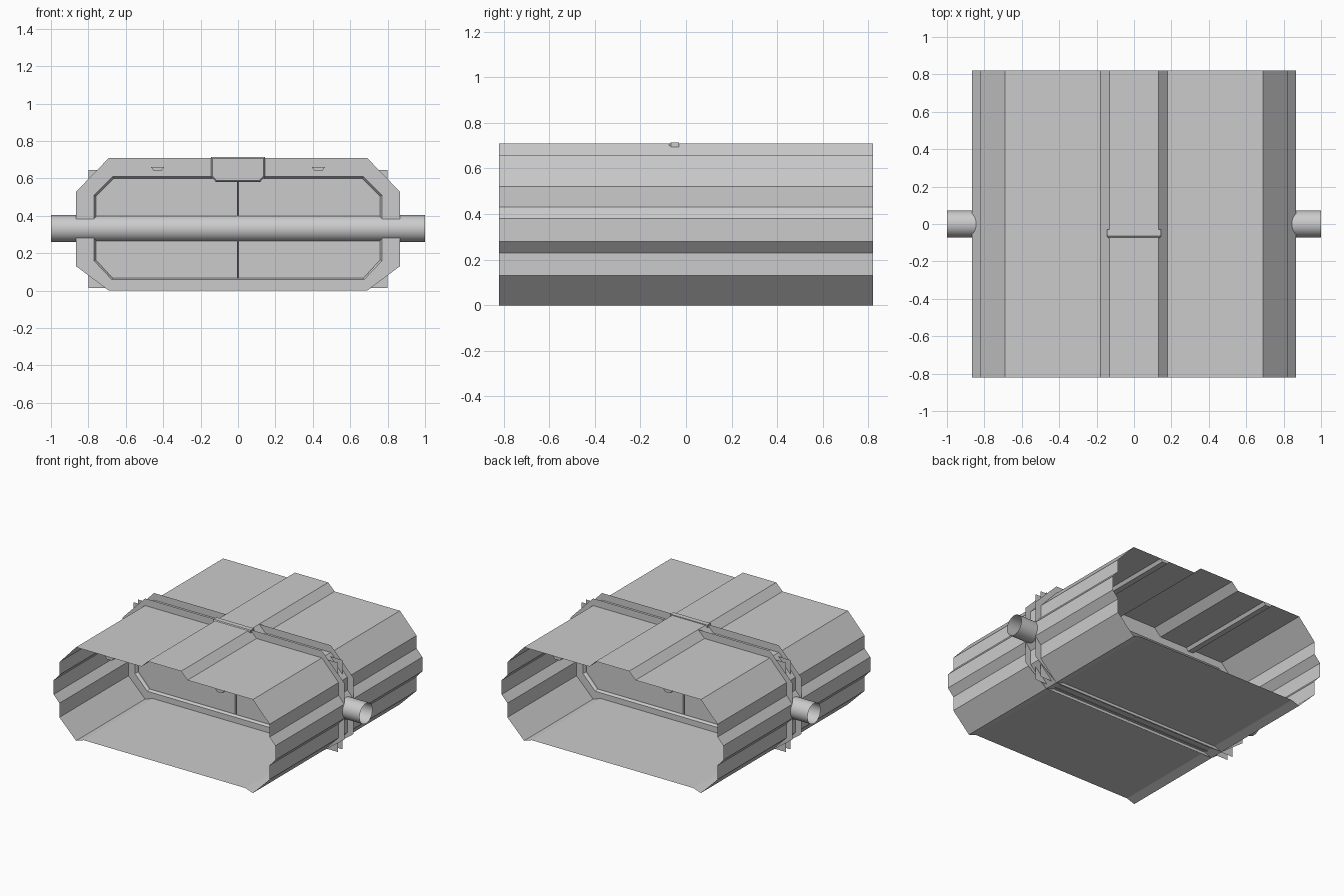
import bpy, math
from mathutils import Matrix

if "Cube" in bpy.data.objects:
    bpy.data.objects.remove(bpy.data.objects["Cube"])


def make(name, verts, faces):
    me = bpy.data.meshes.new(name)
    me.from_pydata(verts, [], faces)
    me.update()
    ob = bpy.data.objects.new(name, me)
    bpy.context.collection.objects.link(ob)
    return ob


def mirror_x(half):
    """Close a right-hand profile (top to bottom) into a symmetric loop."""
    return half + [(-x, z) for x, z in reversed(half)]


def loft(name, sections, caps=False):
    """Bridge closed xz loops, each given as (loop, y)."""
    n = len(sections[0][0])
    verts = [(x, y, z) for loop, y in sections for x, z in loop]
    faces = []
    for s in range(len(sections) - 1):
        for i in range(n):
            j = (i + 1) % n
            faces.append((s * n + i, s * n + n + i, s * n + n + j, s * n + j))
    if caps:
        faces.append(tuple(range(n)))
        faces.append(tuple(reversed(range(len(verts) - n, len(verts)))))
    return make(name, verts, faces)


# Corridor skin: open-ended thin shell with roof and side ridges
shell = mirror_x([(.13, .71), (.18, .66), (.69, .66), (.82, .52), (.82, .43),
                  (.865, .38), (.865, .28), (.82, .23), (.82, .13),
                  (.69, 0), (.63, .02)])
loft("corridor_shell", [(shell, -.82), (shell, .82)])

# Bulkhead frames with a bevelled inner lip, and sliding door panels
outer = mirror_x([(.69, .71), (.865, .53), (.865, .13), (.69, 0)])
inner = mirror_x([(.67, .61), (.77, .51), (.77, .16), (.675, .06)])
lip = mirror_x([(.665, .60), (.76, .505), (.76, .165), (.67, .067)])
for side, tag in ((-1, "front"), (1, "back")):
    loft(f"{tag}_frame", [(outer, side * .05), (inner, side * .05),
                          (lip, side * .035), (lip, side * .025)])
    for sx, hand in ((-1, "left"), (1, "right")):
        y, e = side * .025, side * .012
        v = [(sx * .8, y, .015), (sx * .004, y, .015),
             (sx * .004, y, .645), (sx * .8, y, .645),
             (0, e, .015), (0, e, .645)]
        make(f"{tag}_{hand}_door", v, [(0, 1, 2, 3), (1, 4, 5, 2)])

# Lock housing above the door
def housing(d):
    return mirror_x([(.145 - d, .715 - d), (.145 - d, .61 + d * .5), (.117 - d * .5, .58 + d)])

loft("lock_housing", [(housing(.008), -.075), (housing(0), -.065),
                      (housing(0), -.03)], caps=True)

# Ceiling light strips running the length of the corridor
for sx, hand in ((-1, "left"), (1, "right")):
    strip = [(sx * .43 + dx, z) for dx, z in
             ((-.035, .66), (-.02, .64), (.02, .64), (.035, .66))]
    loft(f"{hand}_ceiling_light", [(strip, -.82), (strip, .82)], caps=True)

# Cross pipe, open at both ends
bpy.ops.mesh.primitive_cylinder_add(vertices=32, radius=.072, depth=2,
                                    end_fill_type='NOTHING', location=(0, 0, .332),
                                    rotation=(0, math.pi / 2, 0))
pipe = bpy.context.object
pipe.name = "cross_pipe"
bpy.ops.object.shade_smooth_by_angle()
